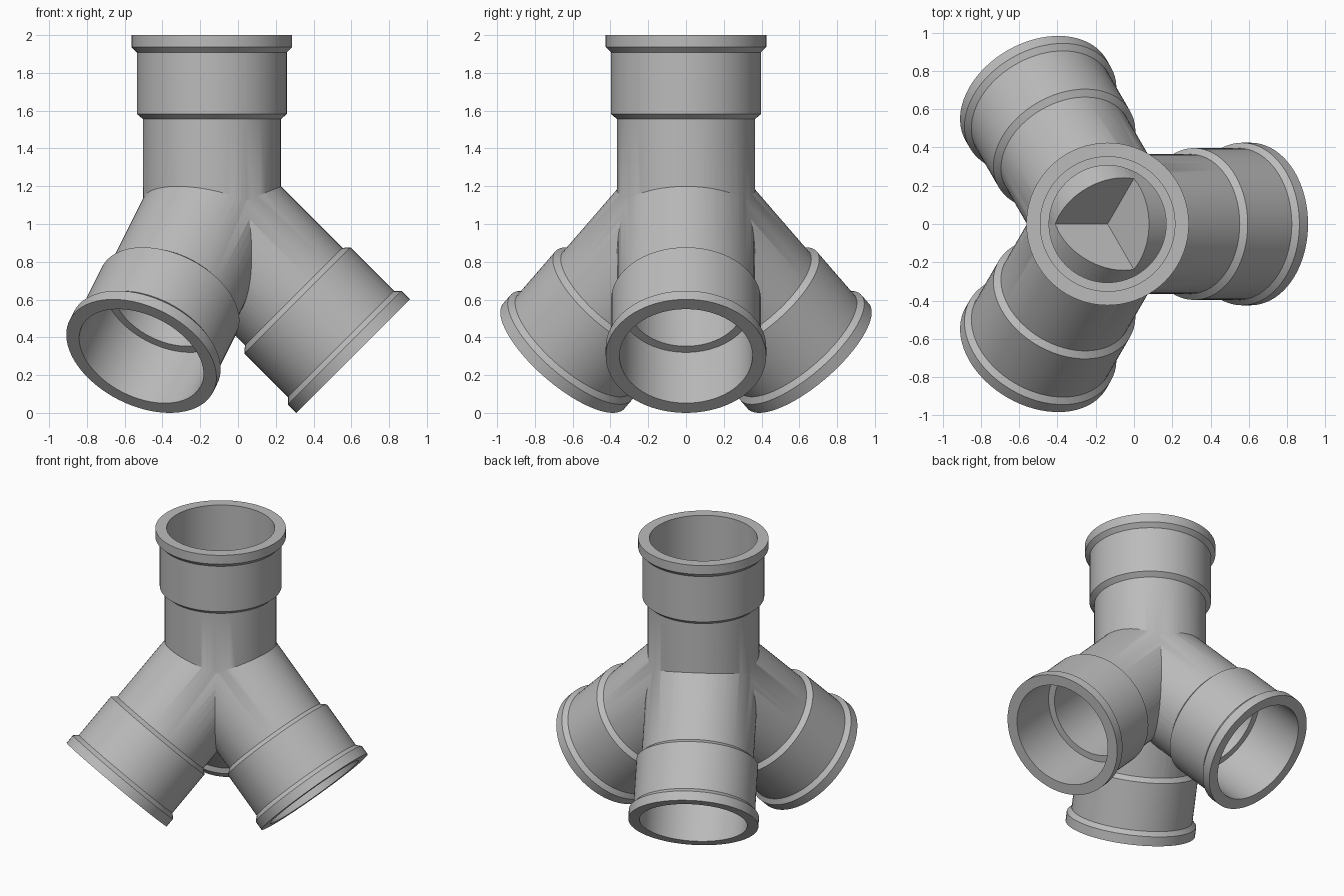
import bpy
import bmesh
import math
from mathutils import Matrix, Vector

cube = bpy.data.objects.get("Cube")
if cube:
    bpy.data.objects.remove(cube, do_unlink=True)

SEGMENTS = 72
RIM, COLLAR, PIPE, SOCKET, BORE = 0.425, 0.397, 0.365, 0.352, 0.306
REACH = 0.7475                                  # horizontal run of each branch
JOINT = Vector((-0.138, 0, REACH + RIM * math.sqrt(0.5)))

grey = bpy.data.materials.new("pipe grey")
grey.use_nodes = True
colour = (0.5, 0.5, 0.5, 1)
grey.diffuse_color = colour
grey.node_tree.nodes["Principled BSDF"].inputs["Base Color"].default_value = colour


def revolve(name, profile, direction):
    """Closed solid of (radius, distance) steps turned about an arm's axis."""
    bm = bmesh.new()
    rings = []
    for radius, dist in profile:
        rings.append([bm.verts.new((radius * math.cos(a), radius * math.sin(a), dist))
                      for a in (2 * math.pi * i / SEGMENTS for i in range(SEGMENTS))])
    for low, high in zip(rings, rings[1:]):
        for i in range(SEGMENTS):
            j = (i + 1) % SEGMENTS
            bm.faces.new((low[i], low[j], high[j], high[i]))
    bm.faces.new(reversed(rings[0]))
    bm.faces.new(rings[-1])
    turn = direction.to_track_quat('Z', 'Y').to_matrix().to_4x4()
    bm.transform(Matrix.Translation(JOINT) @ turn)
    mesh = bpy.data.meshes.new(name)
    bm.to_mesh(mesh)
    bm.free()
    mesh.materials.append(grey)
    obj = bpy.data.objects.new(name, mesh)
    bpy.context.collection.objects.link(obj)
    return obj


def outer(name, length, direction):
    # pipe, chamfered step to the collar, chamfered step to the rim
    return revolve(name, [(PIPE, 0), (PIPE, length - 0.445), (COLLAR, length - 0.418),
                          (COLLAR, length - 0.092), (RIM, length - 0.064),
                          (RIM, length)], direction)


def hollow(name, length, direction):
    # narrow bore opening into a wider socket
    return revolve(name, [(BORE, 0), (BORE, length - 0.38), (SOCKET, length - 0.38),
                          (SOCKET, length + 0.05)], direction)


# One upright arm and three arms sloping down at 45 degrees
arms = [("upper", 2 - JOINT.z, Vector((0, 0, 1)))]
for name, angle in (("left", 0), ("back", 120), ("front", 240)):
    a = math.radians(angle)
    arms.append((name, REACH * math.sqrt(2),
                 Vector((math.cos(a), math.sin(a), -1)).normalized()))

solids = [outer(n + "_arm", l, d) for n, l, d in arms]
cutters = [hollow(n + "_bore", l, d) for n, l, d in arms]
fitting = solids[0]
fitting.name = "pipe_fitting"

# Join the arms, then hollow them out
for operation, parts in (('UNION', solids[1:]), ('DIFFERENCE', cutters)):
    for part in parts:
        part.hide_render = True
        mod = fitting.modifiers.new(part.name, 'BOOLEAN')
        mod.operation = operation
        mod.solver = 'EXACT'
        mod.object = part

bpy.ops.object.select_all(action='DESELECT')
fitting.select_set(True)
bpy.context.view_layer.objects.active = fitting
for mod in list(fitting.modifiers):
    bpy.ops.object.modifier_apply(modifier=mod.name)
for part in solids[1:] + cutters:
    bpy.data.objects.remove(part, do_unlink=True)

bpy.ops.object.shade_smooth_by_angle(angle=math.radians(30))
